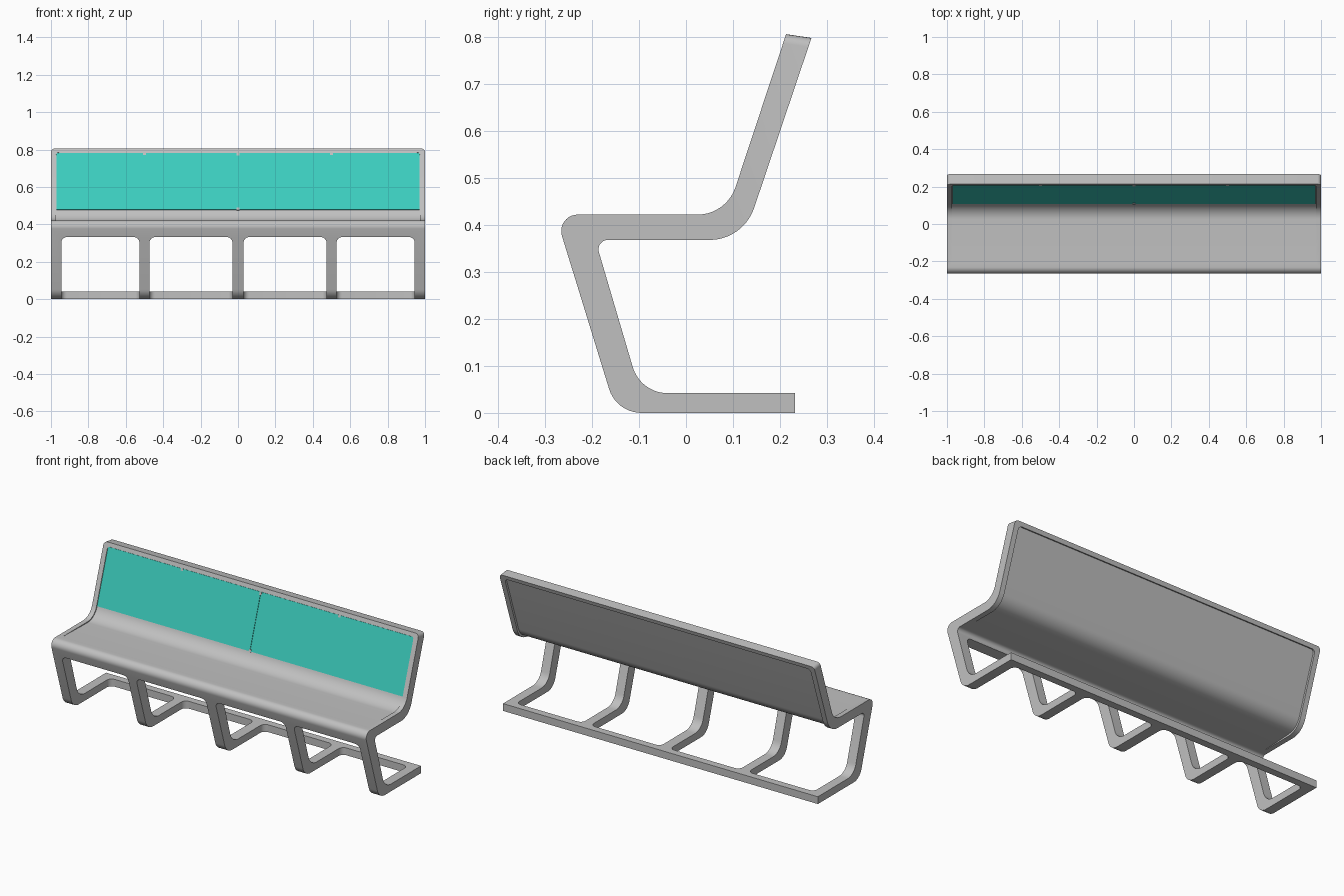
import bpy, bmesh, math
from mathutils import Vector

if "Cube" in bpy.data.objects:
    bpy.data.objects.remove(bpy.data.objects["Cube"])


def material(name, rgb):
    m = bpy.data.materials.new(name)
    m.diffuse_color = (*rgb, 1)
    m.use_nodes = True
    m.node_tree.nodes["Principled BSDF"].inputs["Base Color"].default_value = m.diffuse_color
    return m


GREY = material("light grey", (0.53, 0.53, 0.53))
TEAL = material("teal", (0.045, 0.62, 0.52))


def fillet(corners, closed=False, steps=10):
    """Round the corners (y, z, radius) of a path."""
    out, n = [], len(corners)
    for i, (y, z, r) in enumerate(corners):
        p = Vector((y, z))
        if r == 0 or (not closed and i in (0, n - 1)):
            out.append(p)
            continue
        a = (Vector(corners[i - 1][:2]) - p).normalized()
        b = (Vector(corners[(i + 1) % n][:2]) - p).normalized()
        half = a.angle(b) / 2
        c = p + (a + b).normalized() * (r / math.sin(half))
        t = r / math.tan(half)
        u, v = p + a * t - c, p + b * t - c
        for k in range(steps + 1):
            f = k / steps
            w = math.pi - 2 * half
            out.append(c + (u * math.sin((1 - f) * w) + v * math.sin(f * w)) / math.sin(w))
    return out


def strip(path, depths, height):
    """Closed band along a path, from -depth to +height along its normal."""
    inner, outer = [], []
    for i, p in enumerate(path):
        d = Vector((0, 0))
        if i > 0:
            d += (p - path[i - 1]).normalized()
        if i < len(path) - 1:
            d += (path[i + 1] - p).normalized()
        nrm = Vector((-d.y, d.x)).normalized()
        inner.append(p - nrm * depths[i])
        outer.append(p + nrm * height)
    return inner + outer[::-1]


def extrude(name, pts, x0, x1, mat, round_r=0, zmin=0.7, zmax=9):
    """Extrude a y-z outline along x and round its upper end corners."""
    bm = bmesh.new()
    a = [bm.verts.new((x0, p[0], p[1])) for p in pts]
    b = [bm.verts.new((x1, p[0], p[1])) for p in pts]
    bm.faces.new(a)
    bm.faces.new(b[::-1])
    for i in range(len(pts)):
        j = (i + 1) % len(pts)
        bm.faces.new((a[j], a[i], b[i], b[j]))
    if round_r:
        es = [e for e in bm.edges
              if abs(e.verts[0].co.x - e.verts[1].co.x) < 1e-6
              and zmin < (e.verts[0].co.z + e.verts[1].co.z) / 2 < zmax]
        bmesh.ops.bevel(bm, geom=es, offset=round_r, segments=5, profile=0.5, affect='EDGES')
    return finish(name, bm, mat)


def finish(name, bm, mat):
    bmesh.ops.recalc_face_normals(bm, faces=bm.faces)
    me = bpy.data.meshes.new(name)
    bm.to_mesh(me)
    bm.free()
    ob = bpy.data.objects.new(name, me)
    bpy.context.collection.objects.link(ob)
    me.materials.append(mat)
    return ob


def cut(ob, cutter):
    m = ob.modifiers.new("cut", 'BOOLEAN')
    m.operation, m.solver, m.object = 'DIFFERENCE', 'EXACT', cutter
    bpy.context.view_layer.objects.active = ob
    bpy.ops.object.modifier_apply(modifier=m.name)
    bpy.data.objects.remove(cutter)


# bench body: one folded band seen from the side
outline = [(0.232, 0, 0), (-0.148, 0, 0.072), (-0.278, 0.422, 0.035),
           (0.086, 0.422, 0.085), (0.213, 0.806, 0), (0.267, 0.798, 0),
           (0.122, 0.368, 0.10), (-0.193, 0.368, 0.02),
           (-0.097, 0.042, 0.077), (0.232, 0.042, 0)]
body = extrude("bench_frame", fillet(outline, True), -1, 1, GREY, 0.02, 0.79)

# openings between the five legs
for x0, x1 in ((-0.945, -0.527), (-0.473, -0.03), (0.03, 0.473), (0.527, 0.945)):
    bm = bmesh.new()
    bmesh.ops.create_cube(bm, size=1)
    for v in bm.verts:
        v.co = (x0 if v.co.x < 0 else x1,
                -0.5 if v.co.y < 0 else 0.19,
                -0.1 if v.co.z < 0 else 0.332)
    es = []
    for e in bm.edges:
        mid = (e.verts[0].co + e.verts[1].co) / 2
        along_y = abs(e.verts[0].co.y - e.verts[1].co.y) > 0.1
        along_z = abs(e.verts[0].co.z - e.verts[1].co.z) > 0.1
        if (along_y and mid.z > 0.3) or (along_z and mid.y > 0.1):
            es.append(e)
    bmesh.ops.bevel(bm, geom=es, offset=0.03, segments=6, profile=0.5, affect='EDGES')
    cut(body, finish("leg_opening_cutter", bm, GREY))

# shallow recess over the seat and backrest front
front = fillet([(-0.21, 0.422, 0), (0.086, 0.422, 0.085), (0.2061, 0.785, 0)])
cut(body, extrude("front_recess_cutter",
                  strip(front, [0.0] + [0.006] * (len(front) - 1), 0.02),
                  -0.972, 0.972, GREY, 0.015))

# deeper recess on the backrest rear and seat underside
rear = fillet([(0.2592, 0.775, 0), (0.122, 0.368, 0.10), (-0.14, 0.368, 0)])
cut(body, extrude("rear_recess_cutter",
                  strip(rear, [0.012] * (len(rear) - 1) + [0.0], 0.02),
                  -0.97, 0.97, GREY, 0.02))


def on_back(z):
    return Vector((0.086 + (z - 0.422) * 0.127 / 0.384, z))


# teal backrest panels, split at the middle
for side, x0, x1 in (("left", -0.971, -0.001), ("right", 0.001, 0.971)):
    extrude("backrest_panel_" + side,
            strip([on_back(0.48), on_back(0.783)], [0.008] * 2, -0.003),
            x0, x1, TEAL)

# small clips holding the panels
for i, (x, z) in enumerate(((-0.5, 0.772), (0, 0.768), (0.5, 0.772), (0, 0.476))):
    extrude("panel_clip_%d" % (i + 1),
            strip([on_back(z), on_back(z + 0.014)], [0.008] * 2, -0.001),
            x - 0.007, x + 0.007, GREY)

# smooth curves, crisp edges
for ob in bpy.context.collection.objects:
    ob.select_set(True)
    bpy.context.view_layer.objects.active = ob
bpy.ops.object.shade_smooth_by_angle(angle=math.radians(30))
